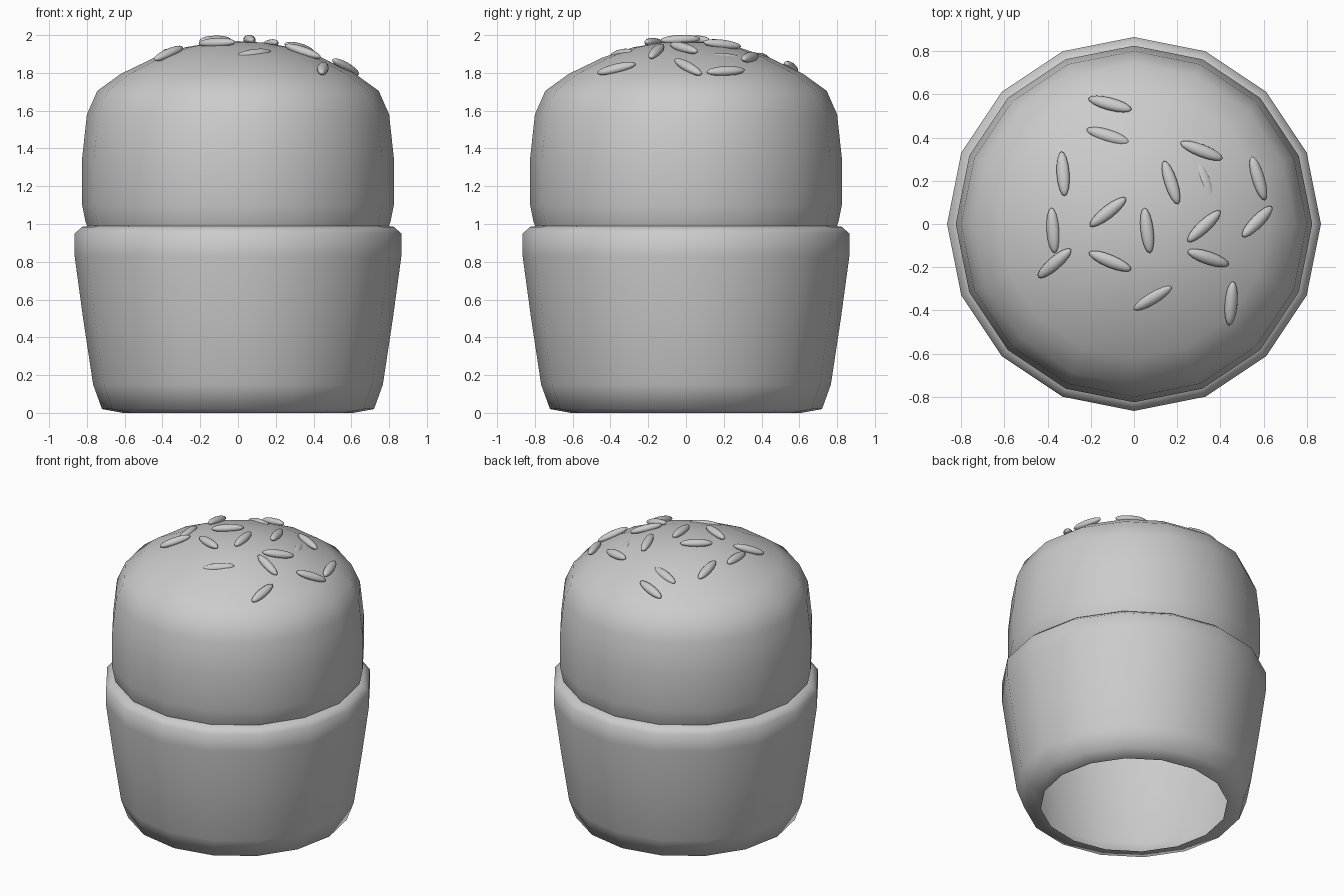
import bpy, bmesh, math
from mathutils import Vector, Matrix
from mathutils.bvhtree import BVHTree

if "Cube" in bpy.data.objects:
    bpy.data.objects.remove(bpy.data.objects["Cube"])

SIDES = 16


def finish(name, bm):
    mesh = bpy.data.meshes.new(name)
    bm.to_mesh(mesh)
    for p in mesh.polygons:
        p.use_smooth = True
    obj = bpy.data.objects.new(name, mesh)
    bpy.context.collection.objects.link(obj)
    return obj


def lathe(profile):
    """Revolve (radius, z) points, bottom to top along the outside."""
    bm = bmesh.new()
    rings = []
    for r, z in profile:
        if r == 0:
            rings.append([bm.verts.new((0, 0, z))] * SIDES)
        else:
            rings.append([bm.verts.new((r * math.cos(math.tau * i / SIDES),
                                        r * math.sin(math.tau * i / SIDES), z))
                          for i in range(SIDES)])
    for a, b in zip(rings, rings[1:]):
        for i in range(SIDES):
            j = (i + 1) % SIDES
            quad = [a[i], a[j], b[j], b[i]]
            bm.faces.new(list(dict.fromkeys(quad)))
    bm.normal_update()
    return bm


# Paper cup, open underneath, with a rolled rim
cup = lathe([(0.61, 0.0), (0.72, 0.02), (0.767, 0.15), (0.82, 0.50),
             (0.865, 0.83), (0.865, 0.95), (0.825, 0.985), (0.79, 0.99)])
finish("cup", cup)

# Domed cake top
dome = lathe([(0.79, 0.97), (0.807, 1.01), (0.825, 1.10), (0.825, 1.35),
              (0.80, 1.58), (0.745, 1.705), (0.62, 1.795), (0.44, 1.882),
              (0.28, 1.935), (0.14, 1.96), (0, 1.968)])
surface = BVHTree.FromBMesh(dome)
finish("cake_top", dome)

# Sprinkles: x, y, heading in degrees, height above the dome surface
sprinkles = [
    (-0.11, 0.55, -20, 0.012), (-0.12, 0.41, -20, -0.008),
    (-0.325, 0.23, 97, 0.012), (-0.12, 0.055, 38, 0.012),
    (-0.375, -0.03, 93, 0.0), (-0.365, -0.18, 40, 0.012),
    (-0.11, -0.17, -22, 0.012), (0.06, -0.03, 97, 0.012),
    (0.17, 0.19, 107, 0.012), (0.31, 0.335, -18, 0.012),
    (0.33, 0.21, 110, -0.018), (0.57, 0.21, 108, 0.012),
    (0.32, -0.01, 40, 0.012), (0.565, 0.01, 40, 0.012),
    (0.34, -0.155, -20, 0.012), (0.445, -0.365, 91, 0.012),
    (0.085, -0.345, 33, -0.008),
]
for n, (x, y, deg, lift) in enumerate(sprinkles, 1):
    hit, normal, _, _ = surface.ray_cast(Vector((x, y, 3)), Vector((0, 0, -1)))
    a = math.radians(deg)
    along = Vector((math.cos(a), math.sin(a), 0))
    along = (along - normal * along.dot(normal)).normalized()
    side = normal.cross(along)
    rot = Matrix((along, side, normal)).transposed().to_4x4()
    bm = bmesh.new()
    bmesh.ops.create_uvsphere(bm, u_segments=16, v_segments=10, radius=1)
    bm.transform(Matrix.Translation(hit + normal * lift) @ rot
                 @ Matrix.Diagonal((0.106, 0.03, 0.025, 1)))
    finish(f"sprinkle_{n:02d}", bm)
